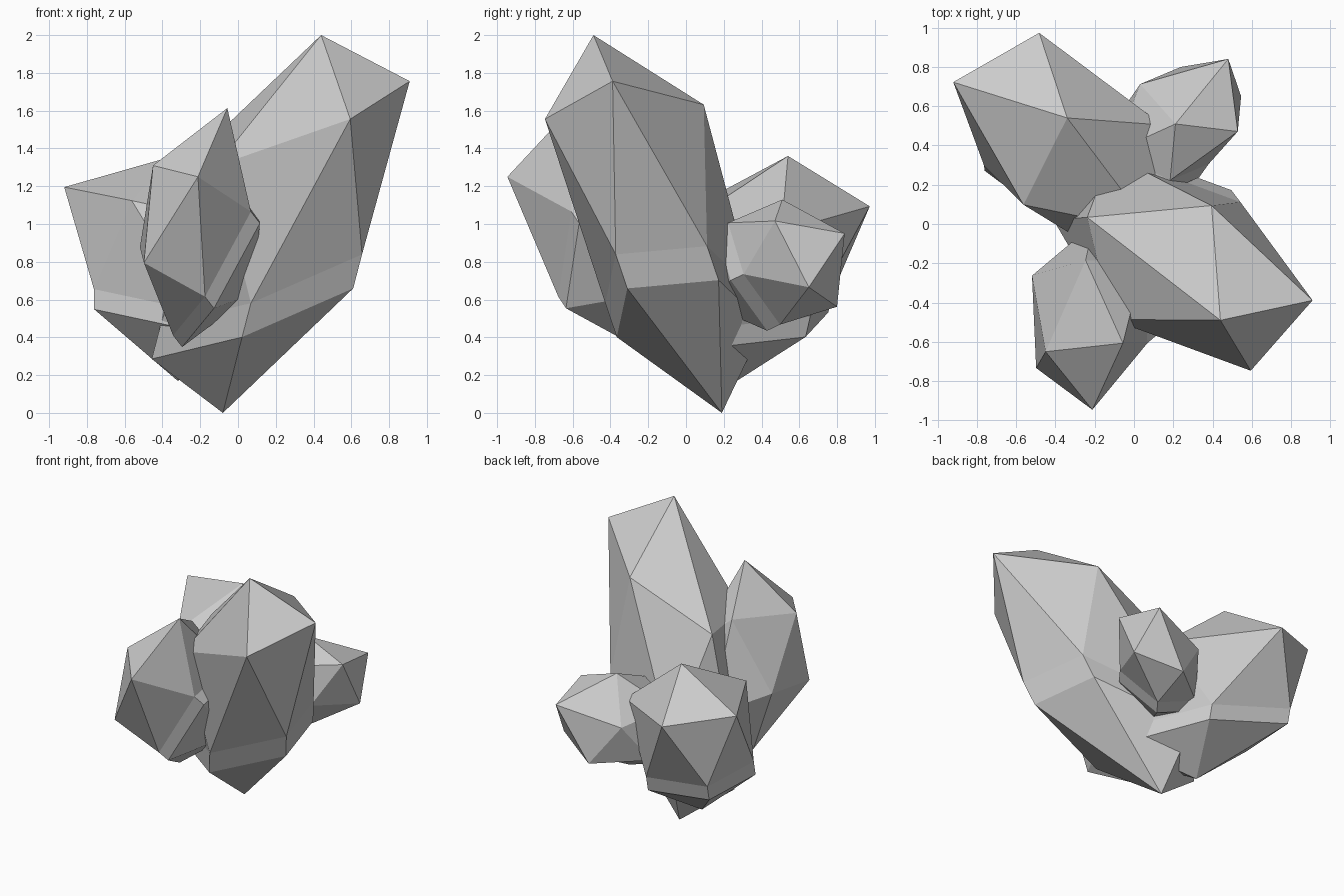
import bpy, bmesh, math
from mathutils import Vector

if "Cube" in bpy.data.objects:
    bpy.data.objects.remove(bpy.data.objects["Cube"])


def crystal(name, tip, root, a, b, tip_shift, root_shift, taper):
    """Stretched icosahedron whose root cap is pulled out by a short band.
    a and b span the five-sided rings around the tip-root axis; the shifts
    and the taper make the two halves slightly irregular."""
    tip, root, a, b = map(Vector, (tip, root, a, b))
    bm = bmesh.new()

    def ring(t, start, shift, size):
        centre = root.lerp(tip, t) + Vector(shift)
        angles = [math.radians(start + 72 * k) for k in range(5)]
        return [bm.verts.new(centre + size * (a * math.cos(g) + b * math.sin(g)))
                for g in angles]

    upper = ring(0.748, 0, tip_shift, 1)
    lower = ring(0.342, 36, root_shift, taper)
    band = ring(0.252, 36, root_shift, taper)
    top, bottom = bm.verts.new(tip), bm.verts.new(root)
    for k in range(5):
        n = (k + 1) % 5
        bm.faces.new((top, upper[k], upper[n]))
        bm.faces.new((upper[k], lower[k], upper[n]))
        bm.faces.new((lower[k], lower[n], upper[n]))
        bm.faces.new((lower[k], band[k], band[n], lower[n]))
        bm.faces.new((bottom, band[n], band[k]))
    bmesh.ops.recalc_face_normals(bm, faces=bm.faces)
    mesh = bpy.data.meshes.new(name)
    bm.to_mesh(mesh)
    bm.free()
    obj = bpy.data.objects.new(name, mesh)
    bpy.context.collection.objects.link(obj)
    return obj


# Tall leaning crystal
crystal("main_crystal", (0.44, -0.49, 2.0), (-0.08, 0.19, 0.0),
        (0.60, -0.09, 0.235), (-0.105, 0.442, 0.04),
        (0.0, 0.02, 0.025), (0.05, -0.02, 0.0), 0.93)
# Broad crystal at the back left
crystal("back_left_crystal", (-0.34, 0.54, 1.36), (-0.32, 0.27, 0.17),
        (-0.575, 0.27, 0.125), (0.042, 0.46, -0.016),
        (-0.01, -0.02, 0.01), (0.0, -0.02, -0.02), 0.89)
# Narrow crystal at the front
crystal("front_crystal", (-0.45, -0.65, 1.31), (0.08, -0.20, 0.63),
        (0.25, -0.06, 0.43), (0.018, -0.40, -0.07),
        (0.01, -0.01, 0.045), (-0.02, 0.0, -0.07), 0.89)
# Small crystal at the back right
crystal("small_crystal", (0.48, 0.84, 0.95), (-0.06, 0.08, 0.59),
        (-0.10, -0.119, 0.285), (0.261, -0.127, 0.088),
        (-0.033, -0.02, -0.015), (-0.01, 0.045, 0.025), 0.95)
